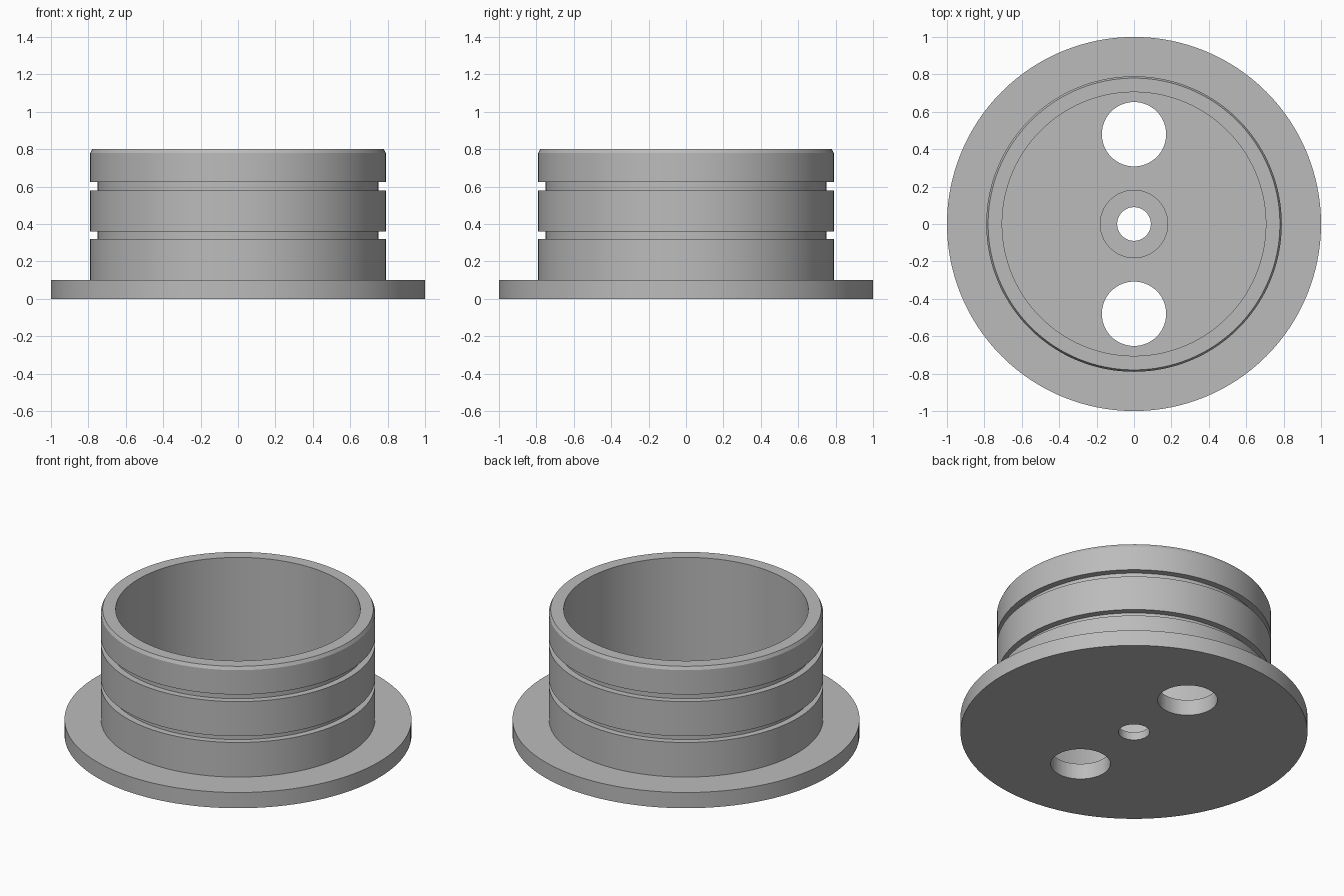
import bpy
import bmesh
import math

default = bpy.data.objects.get("Cube")
if default:
    bpy.data.objects.remove(default, do_unlink=True)

SEGMENTS = 128

grey = bpy.data.materials.new("plain_grey")
grey.use_nodes = True
colour = (0.5, 0.5, 0.5, 1)
grey.diffuse_color = colour
grey.node_tree.nodes["Principled BSDF"].inputs["Base Color"].default_value = colour


def lathe(name, profile):
    """Revolve a closed (radius, height) profile around the z axis."""
    bm = bmesh.new()
    rings = []
    for i in range(SEGMENTS):
        a = 2 * math.pi * i / SEGMENTS
        rings.append([bm.verts.new((r * math.cos(a), r * math.sin(a), z)) for r, z in profile])
    for i, ring in enumerate(rings):
        after = rings[(i + 1) % SEGMENTS]
        for j in range(len(profile)):
            k = (j + 1) % len(profile)
            bm.faces.new((ring[j], after[j], after[k], ring[k]))
    bmesh.ops.recalc_face_normals(bm, faces=bm.faces)
    mesh = bpy.data.meshes.new(name)
    bm.to_mesh(mesh)
    bm.free()
    obj = bpy.data.objects.new(name, mesh)
    bpy.context.collection.objects.link(obj)
    mesh.materials.append(grey)
    return obj


def groove(low, high, outer=0.79, inner=0.75):
    return [(outer, low), (inner, low), (inner, high), (outer, high)]


# Flange, grooved wall, chamfered rim, inner floor and counterbored centre hole
profile = [(0.09, 0), (1, 0), (1, 0.1), (0.79, 0.1)]
profile += groove(0.32, 0.36) + groove(0.58, 0.625)
profile += [(0.79, 0.78), (0.78, 0.8), (0.705, 0.8), (0.705, 0.1)]
profile += [(0.18, 0.1), (0.18, 0.05), (0.09, 0.05)]
body = lathe("flanged_cup", profile)

# Two round holes through the floor
for side in (-1, 1):
    bpy.ops.mesh.primitive_cylinder_add(vertices=64, radius=0.172, depth=0.4,
                                        location=(0, side * 0.48, 0.05))
    cutter = bpy.context.object
    cutter.name = "hole_cutter"
    cutter.hide_render = True
    cutter.data.materials.append(grey)
    cut = body.modifiers.new("floor_hole", 'BOOLEAN')
    cut.operation = 'DIFFERENCE'
    cut.solver = 'EXACT'
    cut.object = cutter
    bpy.context.view_layer.objects.active = body
    bpy.ops.object.modifier_apply(modifier=cut.name)
    bpy.data.objects.remove(cutter, do_unlink=True)

# Smooth the round walls and keep the rims sharp
bpy.ops.object.select_all(action='DESELECT')
body.select_set(True)
bpy.context.view_layer.objects.active = body
bpy.ops.object.shade_smooth_by_angle(angle=math.radians(20))
